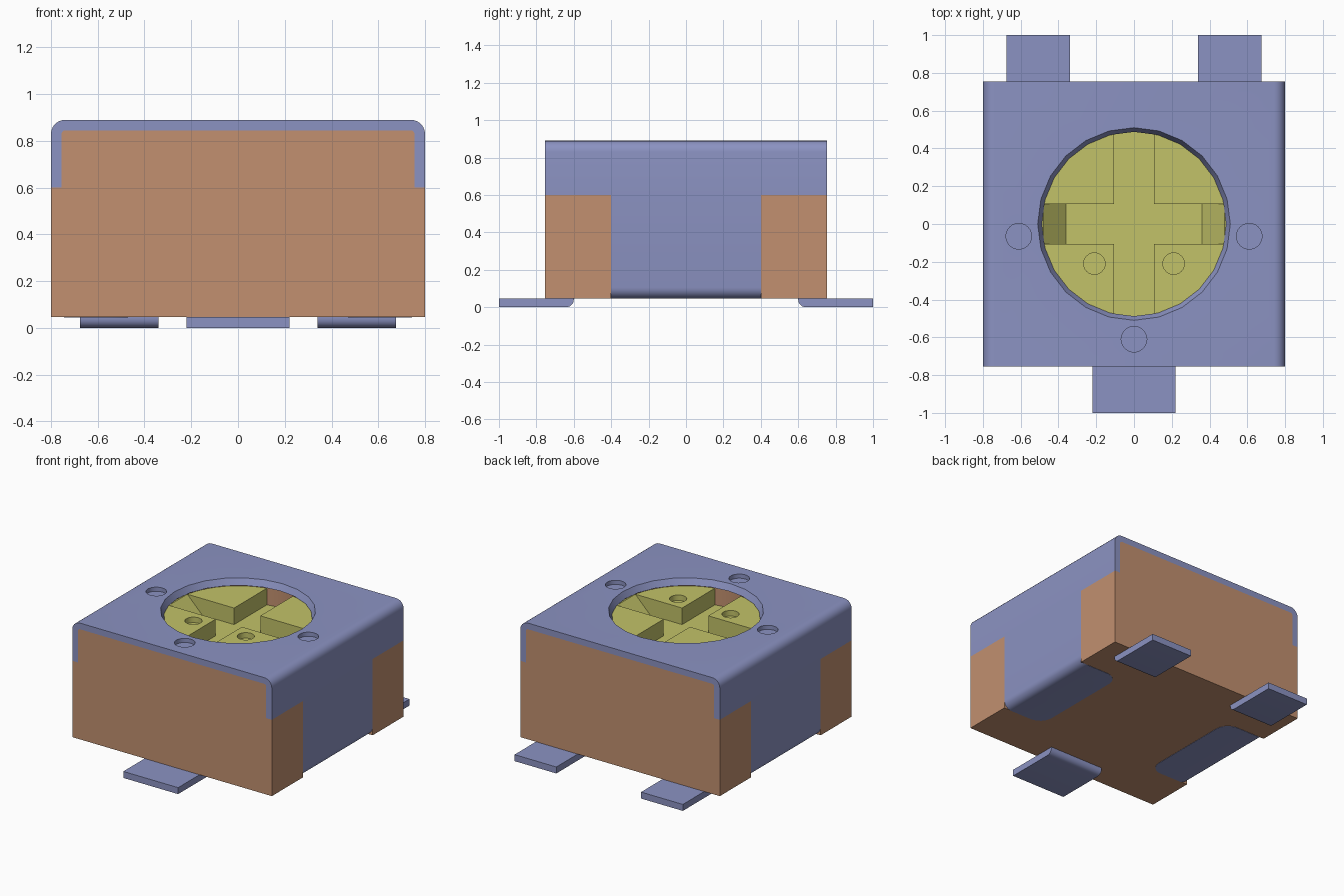
import bpy, bmesh
from math import sin, cos, radians, pi
from mathutils import Matrix, Vector

cube = bpy.data.objects.get("Cube")
if cube:
    bpy.data.objects.remove(cube, do_unlink=True)


def material(name, rgb):
    m = bpy.data.materials.new(name)
    m.use_nodes = True
    m.diffuse_color = (*rgb, 1)
    m.node_tree.nodes["Principled BSDF"].inputs["Base Color"].default_value = (*rgb, 1)
    return m


metal = material("blue grey metal", (0.26, 0.29, 0.54))
plastic = material("tan plastic", (0.54, 0.28, 0.16))
brass = material("yellow rotor", (0.54, 0.54, 0.14))


def finish(name, bm, mat=None):
    bmesh.ops.recalc_face_normals(bm, faces=bm.faces)
    me = bpy.data.meshes.new(name)
    bm.to_mesh(me)
    bm.free()
    ob = bpy.data.objects.new(name, me)
    bpy.context.collection.objects.link(ob)
    if mat:
        me.materials.append(mat)
    return ob


def prism(name, pts, lo, hi, mat=None, axis="y"):
    """Extrude a side profile (a, z) along y or x."""
    bm = bmesh.new()
    place = (lambda a, z: (a, lo, z)) if axis == "y" else (lambda a, z: (lo, a, z))
    face = bm.faces.new([bm.verts.new(place(*p)) for p in pts])
    move = Vector((0, hi - lo, 0) if axis == "y" else (hi - lo, 0, 0))
    new = bmesh.ops.extrude_face_region(bm, geom=[face])["geom"]
    bmesh.ops.translate(bm, vec=move, verts=[v for v in new if isinstance(v, bmesh.types.BMVert)])
    return finish(name, bm, mat)


def box(name, x, y, z, mat=None):
    return prism(name, [(x[0], z[0]), (x[1], z[0]), (x[1], z[1]), (x[0], z[1])], y[0], y[1], mat)


def drum(name, x, y, z0, z1, r0, r1, mat=None, sides=24):
    bm = bmesh.new()
    bmesh.ops.create_cone(bm, cap_ends=True, segments=sides, radius1=r0, radius2=r1,
                          depth=z1 - z0, matrix=Matrix.Translation((x, y, (z0 + z1) / 2)))
    return finish(name, bm, mat)


def cut(ob, *cutters):
    for c in cutters:
        mod = ob.modifiers.new("cut", "BOOLEAN")
        mod.operation, mod.solver, mod.object = "DIFFERENCE", "EXACT", c
    ev = ob.evaluated_get(bpy.context.evaluated_depsgraph_get())
    me = bpy.data.meshes.new_from_object(ev)
    ob.modifiers.clear()
    ob.data = me
    for c in cutters:
        bpy.data.objects.remove(c, do_unlink=True)


def arc(cx, cz, r, a0, a1, n=6):
    return [(cx + r * cos(radians(a0 + (a1 - a0) * i / n)),
             cz + r * sin(radians(a0 + (a1 - a0) * i / n))) for i in range(n + 1)]


def mirrored(half):
    return half + [(-a, z) for a, z in reversed(half)]


W, IN, D = 0.8, 0.755, 0.755        # outer half width, inner half width, half depth
TOP, UNDER, STEP, LEG = 0.89, 0.845, 0.6, 0.4
BASE, FLOOR = 0.045, 0.047
R, RI = 0.06, 0.015

# Housing: stepped block with recesses for the cover legs and a round well
half = [(W, FLOOR), (W, STEP), (IN, STEP)] + arc(IN - RI, UNDER - RI, RI, 0, 90, 3)
housing = prism("housing", mirrored(half), -D, D, plastic)
cut(housing,
    box("recess", (IN, 1), (-LEG, LEG), (-1, STEP)),
    box("recess", (-1, -IN), (-LEG, LEG), (-1, STEP)),
    drum("well", 0, 0, 0.5, 1, 0.5, 0.5, sides=48))

# Cover: folded sheet wrapping over the top, down the sides and under the base
outer = [(0.47, BASE)] + arc(W - R, BASE + R, R, -90, 0) + arc(W - R, TOP - R, R, 0, 90)
inner = [(0.47, BASE + 0.045)] + arc(IN - RI, BASE + R, RI, -90, 0, 3) \
    + arc(IN - RI, UNDER - RI, RI, 0, 90, 3)
left_side = outer + [(-a, z) for a, z in reversed(outer)]
cover = prism("cover", left_side + [(-a, z) for a, z in inner] + inner[::-1], -D, D, metal)
cutters = [box("side_trim", (-1, 1), (LEG, 1), (-1, STEP)),
           box("side_trim", (-1, 1), (-1, -LEG), (-1, STEP)),
           drum("opening", 0, 0, UNDER - 0.045, TOP + 0.045, 0.466, 0.532)]
cutters += [drum("dimple", x, y, TOP - 0.03, 1, 0.068, 0.068)
            for x, y in [(-0.61, -0.065), (0.61, -0.065), (0, -0.61)]]
cut(cover, *cutters)

# Rounded corners on the folded-under flanges
bm = bmesh.new()
bm.from_mesh(cover.data)
tips = [e for e in bm.edges
        if all(abs(v.co.x) < 0.48 and v.co.z < 0.1 for v in e.verts)
        and abs(e.verts[0].co.z - e.verts[1].co.z) > 0.03]
bmesh.ops.bevel(bm, geom=tips, offset=0.1, segments=6, profile=0.5, affect="EDGES")
bm.to_mesh(cover.data)
bm.free()

# Rotor: disc with an open slot, a crossing slot with ramped ends, and two dimples
FACE, SLOT = 0.84, 0.72
rotor = drum("rotor", 0, 0, 0.5, FACE, 0.492, 0.492, brass, 48)
cut(rotor,
    box("slot", (-0.105, 0.105), (-0.7, 0.7), (SLOT, 1)),
    prism("ramped_slot", [(-0.36, SLOT), (0.36, SLOT), (0.56, 0.92), (-0.56, 0.92)], -0.105, 0.105),
    drum("dimple", -0.21, -0.21, FACE - 0.04, 1, 0.057, 0.057),
    drum("dimple", 0.21, -0.21, FACE - 0.04, 1, 0.057, 0.057))

# Solder tabs: one in front, two behind, each with a rounded inner lower edge
tab = arc(0.64, 0.04, 0.04, 180, 270) + [(1, 0), (1, FLOOR), (0.6, FLOOR)]
prism("front_tab", [(-y, z) for y, z in tab], -0.22, 0.22, metal, "x")
prism("back_left_tab", tab, 0.34, 0.675, metal, "x")
prism("back_right_tab", tab, -0.675, -0.34, metal, "x")

# Smooth the curves, keep the corners sharp
for ob in bpy.context.collection.objects:
    if ob.type == "MESH" and ob.data.materials and ob.data.materials[0] in (metal, plastic, brass):
        bpy.ops.object.select_all(action="DESELECT")
        ob.select_set(True)
        bpy.context.view_layer.objects.active = ob
        bpy.ops.object.shade_smooth_by_angle(angle=radians(30))
